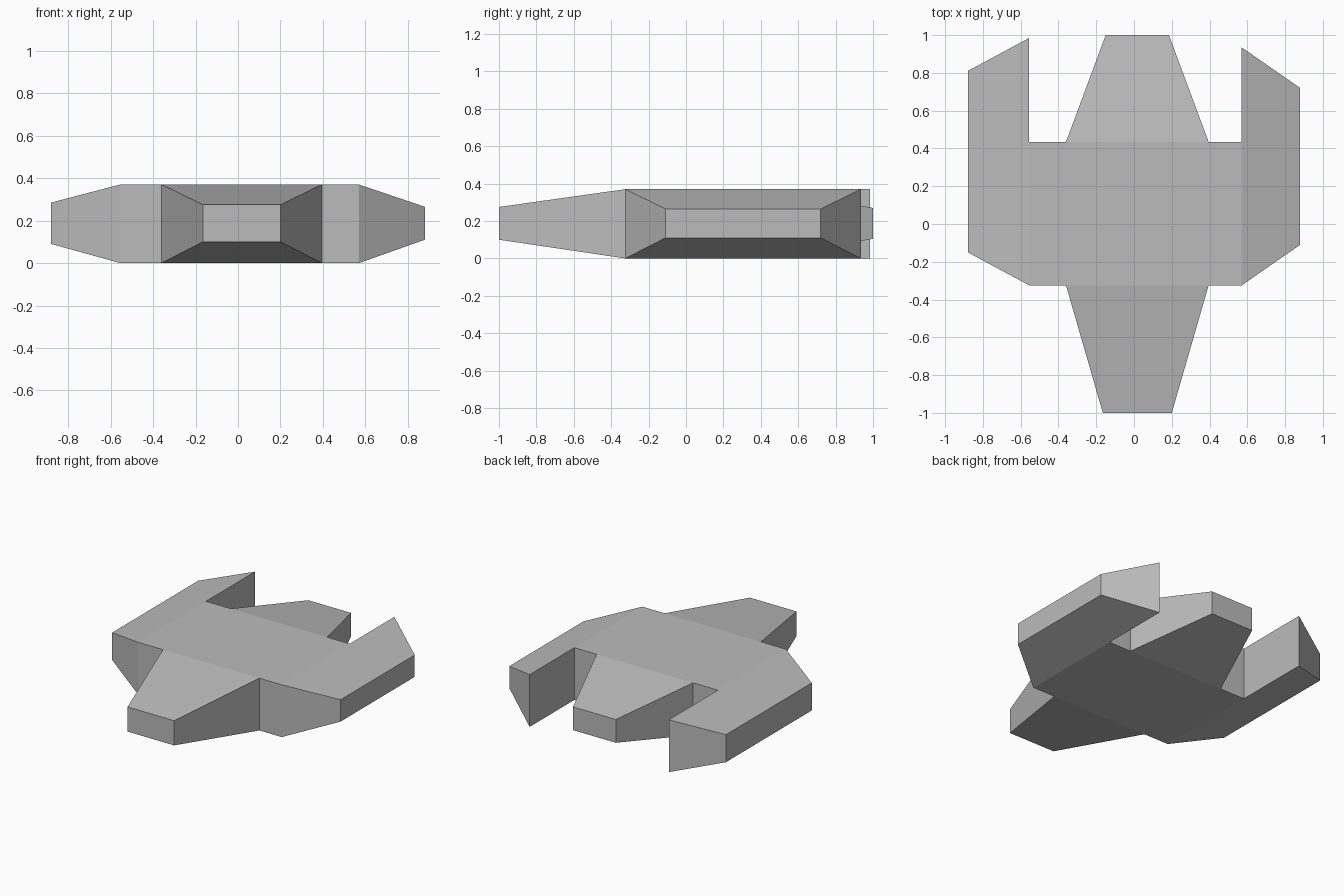
import bpy
import bmesh
from mathutils import Vector

cube = bpy.data.objects.get("Cube")
if cube:
    bpy.data.objects.remove(cube, do_unlink=True)

grey = bpy.data.materials.new("hull grey")
grey.use_nodes = True
COLOUR = (0.5, 0.5, 0.5, 1)
grey.diffuse_color = COLOUR
grey.node_tree.nodes["Principled BSDF"].inputs["Base Color"].default_value = COLOUR

HEIGHT = 0.37
RIGHT, LEFT = -0.555, 0.57
FRONT, BACK = -0.325, 0.435


def tapered_block(name, axis, base, tip):
    """Join two rectangles, each (position on axis, span low, span high, z low, z high)."""
    bm = bmesh.new()
    rings = []
    for pos, low, high, bottom, top in (base, tip):
        corners = [(low, bottom), (high, bottom), (high, top), (low, top)]
        points = [(pos, s, z) if axis == "x" else (s, pos, z) for s, z in corners]
        rings.append([bm.verts.new(Vector(p)) for p in points])
    for ring in rings:
        bm.faces.new(ring)
    for i in range(4):
        j = (i + 1) % 4
        bm.faces.new((rings[0][i], rings[0][j], rings[1][j], rings[1][i]))
    bmesh.ops.recalc_face_normals(bm, faces=bm.faces)
    mesh = bpy.data.meshes.new(name)
    bm.to_mesh(mesh)
    bm.free()
    mesh.materials.append(grey)
    obj = bpy.data.objects.new(name, mesh)
    bpy.context.collection.objects.link(obj)
    return obj


# Central slab
tapered_block("central_hull", "y",
              (FRONT, RIGHT, LEFT, 0, HEIGHT), (BACK, RIGHT, LEFT, 0, HEIGHT))

# Tapering nose and tail
tapered_block("nose", "y",
              (FRONT, -0.36, 0.395, 0, HEIGHT), (-1, -0.165, 0.2, 0.1, 0.275))
tapered_block("tail", "y",
              (BACK, -0.36, 0.395, 0, HEIGHT), (1, -0.15, 0.185, 0.105, 0.27))

# Side pods, thinning outwards and reaching back past the slab
tapered_block("right_side_pod", "x",
              (RIGHT, FRONT, 0.985, 0, HEIGHT), (-0.88, -0.15, 0.81, 0.09, 0.285))
tapered_block("left_side_pod", "x",
              (LEFT, FRONT, 0.935, 0, HEIGHT), (0.88, -0.11, 0.72, 0.11, 0.265))
